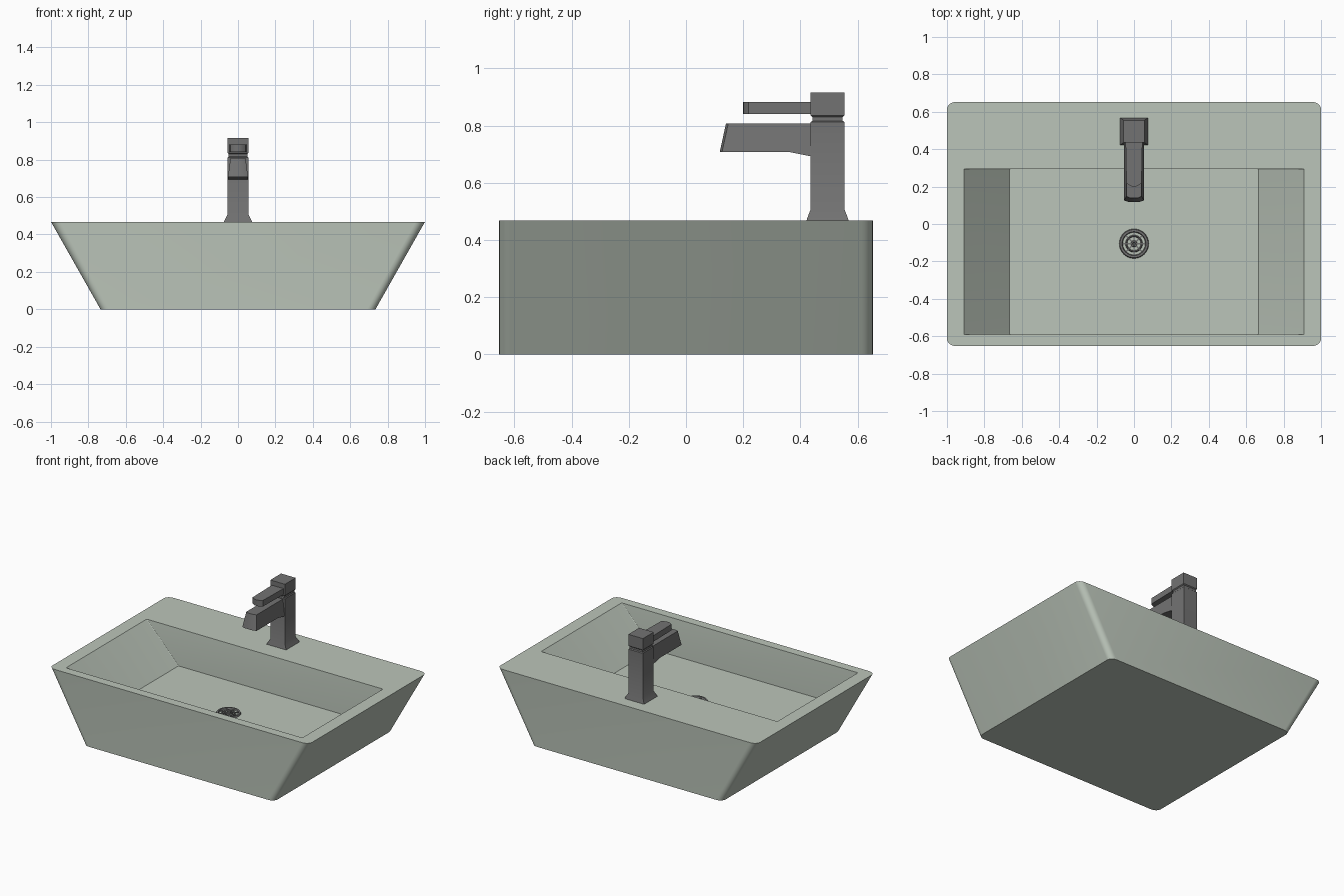
import bpy, bmesh, math

if "Cube" in bpy.data.objects:
    bpy.data.objects.remove(bpy.data.objects["Cube"])


def material(name, rgb):
    m = bpy.data.materials.new(name)
    m.diffuse_color = (*rgb, 1)
    m.use_nodes = True
    m.node_tree.nodes["Principled BSDF"].inputs["Base Color"].default_value = m.diffuse_color
    return m


SAGE = material("sage ceramic", (0.50, 0.56, 0.49))
GREY = material("grey metal", (0.17, 0.17, 0.17))


def loft(name, rings, mat, closed=False):
    """Bridge matching rings of points; cap the ends, or join last to first."""
    bm = bmesh.new()
    vs = [[bm.verts.new(p) for p in r] for r in rings]
    n = len(vs[0])
    pairs = list(zip(vs, vs[1:])) + ([(vs[-1], vs[0])] if closed else [])
    for a, b in pairs:
        for i in range(n):
            j = (i + 1) % n
            bm.faces.new((a[i], a[j], b[j], b[i]))
    if not closed:
        bm.faces.new(vs[0][::-1])
        bm.faces.new(vs[-1])
    bmesh.ops.recalc_face_normals(bm, faces=bm.faces)
    me = bpy.data.meshes.new(name)
    bm.to_mesh(me)
    bm.free()
    me.materials.append(mat)
    ob = bpy.data.objects.new(name, me)
    bpy.context.collection.objects.link(ob)
    bpy.ops.object.select_all(action='DESELECT')
    ob.select_set(True)
    bpy.context.view_layer.objects.active = ob
    bpy.ops.object.shade_smooth_by_angle(angle=math.radians(30))
    return ob


def rounded(x, y0, y1, z, rx, ry, seg=6):
    """Rectangle ring, symmetric in x, with rounded corners."""
    pts = []
    for k, (sx, cy) in enumerate(((1, y1 - ry), (-1, y1 - ry), (-1, y0 + ry), (1, y0 + ry))):
        for i in range(seg + 1):
            a = math.pi / 2 * (k + i / seg)
            pts.append((sx * (x - rx) + rx * math.cos(a), cy + ry * math.sin(a), z))
    return pts


def rect(hx, hy, z, cy=0.495):
    return [(hx, cy - hy, z), (hx, cy + hy, z), (-hx, cy + hy, z), (-hx, cy - hy, z)]


# Basin: tapered outside, rim, recessed bowl with sloping ends
RIM, FLOOR = 0.468, 0.208
loft("basin", [
    rounded(0.735, -0.653, 0.653, 0, 0.045, 0.04),
    rounded(1.0, -0.653, 0.653, RIM, 0.05, 0.04),
    rounded(0.91, -0.592, 0.295, RIM, 0.006, 0.006),
    rounded(0.665, -0.592, 0.295, FLOOR, 0.006, 0.006)], SAGE)

# Tap column with flared foot, narrow neck and head block
loft("tap_column", [
    rect(0.075, 0.073, RIM), rect(0.073, 0.072, RIM + 0.006), rect(0.055, 0.059, RIM + 0.04),
    rect(0.055, 0.059, 0.812), rect(0.05, 0.053, 0.817), rect(0.05, 0.053, 0.83),
    rect(0.056, 0.059, 0.836), rect(0.056, 0.059, 0.915)], GREY)


# Spout: trapezoid section running forward
def section(yt, yb, ht, hb, zb):
    return [(-hb, yb, zb), (hb, yb, zb), (ht, yt, 0.808), (-ht, yt, 0.808)]


loft("spout", [
    section(0.140, 0.118, 0.022, 0.030, 0.708), section(0.148, 0.126, 0.040, 0.054, 0.708),
    section(0.360, 0.360, 0.040, 0.054, 0.708), section(0.450, 0.450, 0.040, 0.054, 0.690)], GREY)

# Lever handle with a gently curved front edge
outline = [(0.045, 0.45), (-0.045, 0.45)]
outline += [(-0.04 + 0.01 * i, 0.2 + 0.018 * ((i - 4) / 4) ** 2) for i in range(9)]
loft("lever_handle", [[(x, y, z) for x, y in outline] for z in (0.84, 0.882)], GREY)


# Drain: rings joined by spokes
def ring(name, r0, r1, h):
    prof = [(r1, 0), (r1 - 0.004, h), (r0 + 0.004, h), (r0, 0)]
    rings = [[(r * math.cos(a), r * math.sin(a) - 0.105, FLOOR + z)
              for a in [2 * math.pi * i / 40 for i in range(40)]] for r, z in prof]
    loft(name, rings, GREY, closed=True)


ring("drain_flange", 0.060, 0.079, 0.010)
ring("drain_middle_ring", 0.036, 0.046, 0.006)
ring("drain_hub", 0.004, 0.018, 0.006)
for k in range(8):
    a = math.pi / 4 * k
    c, s = math.cos(a), math.sin(a)
    bar = [(0.012, -0.0035), (0.063, -0.0035), (0.063, 0.0035), (0.012, 0.0035)]
    loft("drain_spoke_%d" % k, [[(u * c - v * s, u * s + v * c - 0.105, FLOOR + z) for u, v in bar]
                                for z in (0.0, 0.005)], GREY)
